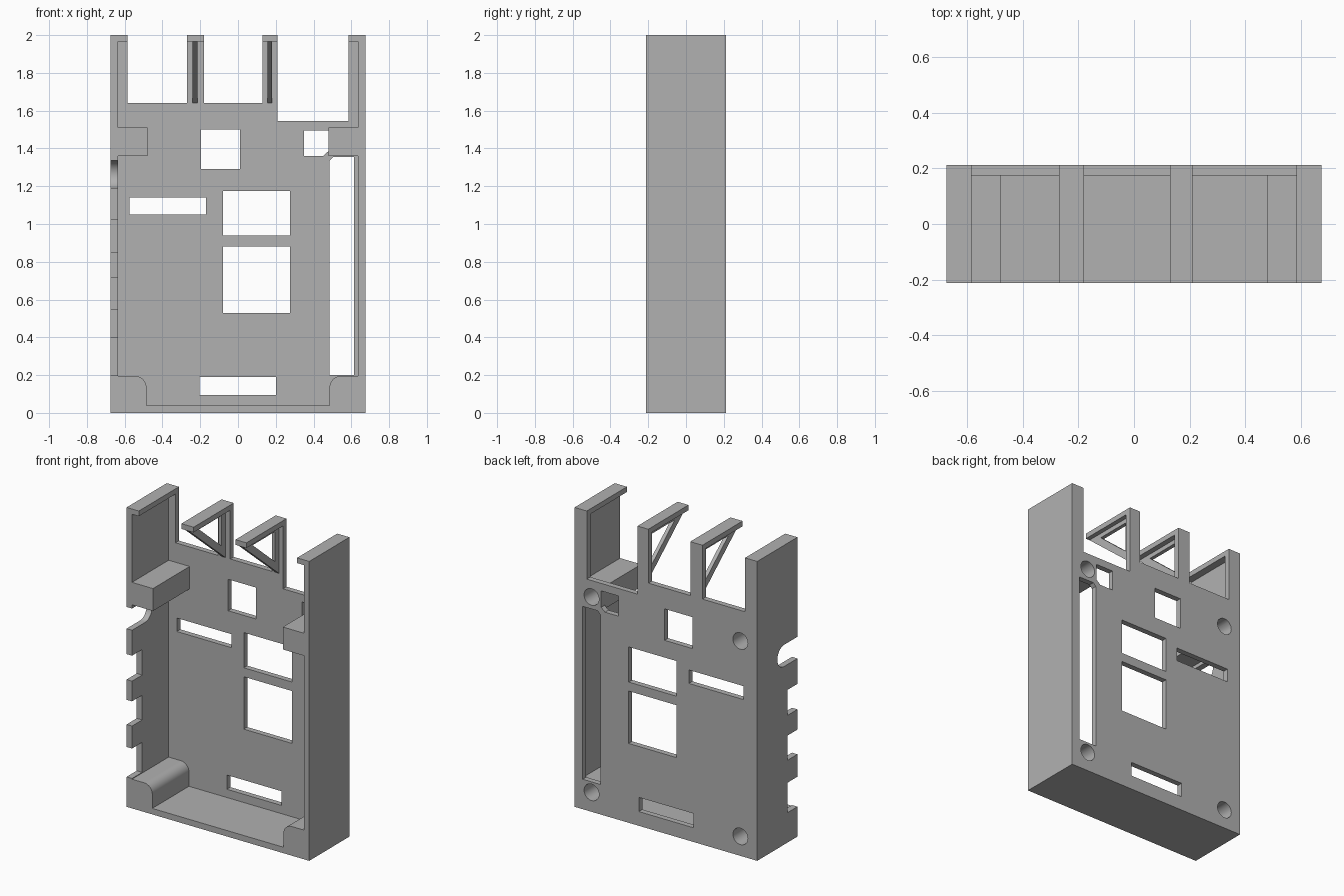
import bpy, bmesh
from math import sin, cos, pi
from mathutils import Vector

cube = bpy.data.objects.get("Cube")
if cube:
    bpy.data.objects.remove(cube, do_unlink=True)

grey = bpy.data.materials.new("matte grey")
grey.use_nodes = True
grey.diffuse_color = (0.44, 0.44, 0.44, 1)
grey.node_tree.nodes["Principled BSDF"].inputs["Base Color"].default_value = (0.44, 0.44, 0.44, 1)


def prism(name, points, axis, start, end):
    """Extrude a profile: (x, z) points along y, or (y, z) points along x."""
    bm = bmesh.new()
    place = (lambda a, b: (a, start, b)) if axis == "y" else (lambda a, b: (start, a, b))
    face = bm.faces.new([bm.verts.new(place(a, b)) for a, b in points])
    top = bmesh.ops.extrude_face_region(bm, geom=[face])["geom"]
    shift = Vector((0, end - start, 0) if axis == "y" else (end - start, 0, 0))
    bmesh.ops.translate(bm, verts=[v for v in top if isinstance(v, bmesh.types.BMVert)], vec=shift)
    bmesh.ops.recalc_face_normals(bm, faces=bm.faces)
    mesh = bpy.data.meshes.new(name)
    bm.to_mesh(mesh)
    bm.free()
    mesh.materials.append(grey)
    obj = bpy.data.objects.new(name, mesh)
    bpy.context.collection.objects.link(obj)
    return obj


def rect(a0, a1, b0, b1):
    return [(a0, b0), (a1, b0), (a1, b1), (a0, b1)]


def arc(ca, cb, r, a0, a1, n):
    return [(ca + r * cos(a0 + (a1 - a0) * i / n), cb + r * sin(a0 + (a1 - a0) * i / n))
            for i in range(n + 1)]


def cut(obj, points, axis, start, end):
    cutter = prism("cutter", points, axis, start, end)
    cutter.hide_render = True
    mod = obj.modifiers.new("cut", "BOOLEAN")
    mod.operation, mod.solver, mod.object = "DIFFERENCE", "EXACT", cutter
    bpy.context.view_layer.objects.active = obj
    bpy.ops.object.modifier_apply(modifier=mod.name)
    bpy.data.objects.remove(cutter, do_unlink=True)


W, D, H = 0.675, 0.212, 2.0
PLATE = 0.175        # inner face of the back plate
LIP = 1.965          # underside of the top lips

# Case silhouette with the port openings along the top
outline = [(-W, 0), (W, 0), (W, H), (0.585, H), (0.585, 1.545), (0.21, 1.545), (0.21, H),
           (0.13, H), (0.13, 1.64), (-0.18, 1.64), (-0.18, H), (-0.27, H), (-0.27, 1.64),
           (-0.585, 1.64), (-0.585, H), (-W, H)]
case = prism("case", outline, "y", -D, D)

# Hollow interior, leaving corner blocks, walls and lips
half = [(0.485, 0.04)] + arc(0.545, 0.135, 0.06, pi, pi / 2, 10)
half += [(0.635, 0.195), (0.635, 1.36), (0.48, 1.36), (0.48, 1.51), (0.635, 1.51), (0.635, LIP)]
cut(case, half + [(-x, z) for x, z in reversed(half)], "y", -0.3, PLATE)

# Windows in the back plate
windows = [rect(-0.195, 0.01, 1.29, 1.5), rect(-0.575, -0.17, 1.05, 1.14),
           rect(-0.08, 0.275, 0.94, 1.175), rect(-0.08, 0.275, 0.53, 0.88),
           rect(-0.205, 0.2, 0.095, 0.19),
           [(0.35, 1.36), (0.45, 1.36), (0.478, 1.385), (0.478, 1.495), (0.35, 1.495)],
           [(0.485, 0.2), (0.615, 0.2), (0.615, 1.355), (0.505, 1.355), (0.485, 1.335)]]
for shape in windows:
    cut(case, shape, "y", 0.14, 0.3)

# Blind screw holes in the corner blocks
for x in (-0.55, 0.55):
    for z in (0.13, 1.435):
        cut(case, arc(x, z, 0.055, 0, 2 * pi, 32)[:-1], "y", -0.1, 0.3)

# Port notches in the right wall, the last with a round end
for z0, z1 in ((0.2, 0.4), (0.55, 0.715), (0.85, 1.02)):
    cut(case, rect(-0.3, -0.105, z0, z1), "x", -0.7, -0.62)
jack = [(-0.3, 1.19)] + arc(-0.073, 1.2625, 0.0725, -pi / 2, pi / 2, 20) + [(-0.3, 1.335)]
cut(case, jack, "x", -0.7, -0.62)

# Open triangular webs bracing the two fins
for name, x in (("right_fin_web", -0.228), ("left_fin_web", 0.168)):
    web = prism(name, [(-D, LIP), (PLATE, LIP), (PLATE, 1.64)], "x", x - 0.0125, x + 0.0125)
    cut(web, [(-0.104, 1.935), (0.135, 1.935), (0.135, 1.733)], "x", x - 0.1, x + 0.1)

# Smooth the round holes, keep edges sharp
bpy.ops.object.select_all(action="DESELECT")
case.select_set(True)
bpy.context.view_layer.objects.active = case
bpy.ops.object.shade_smooth_by_angle(angle=0.5)
